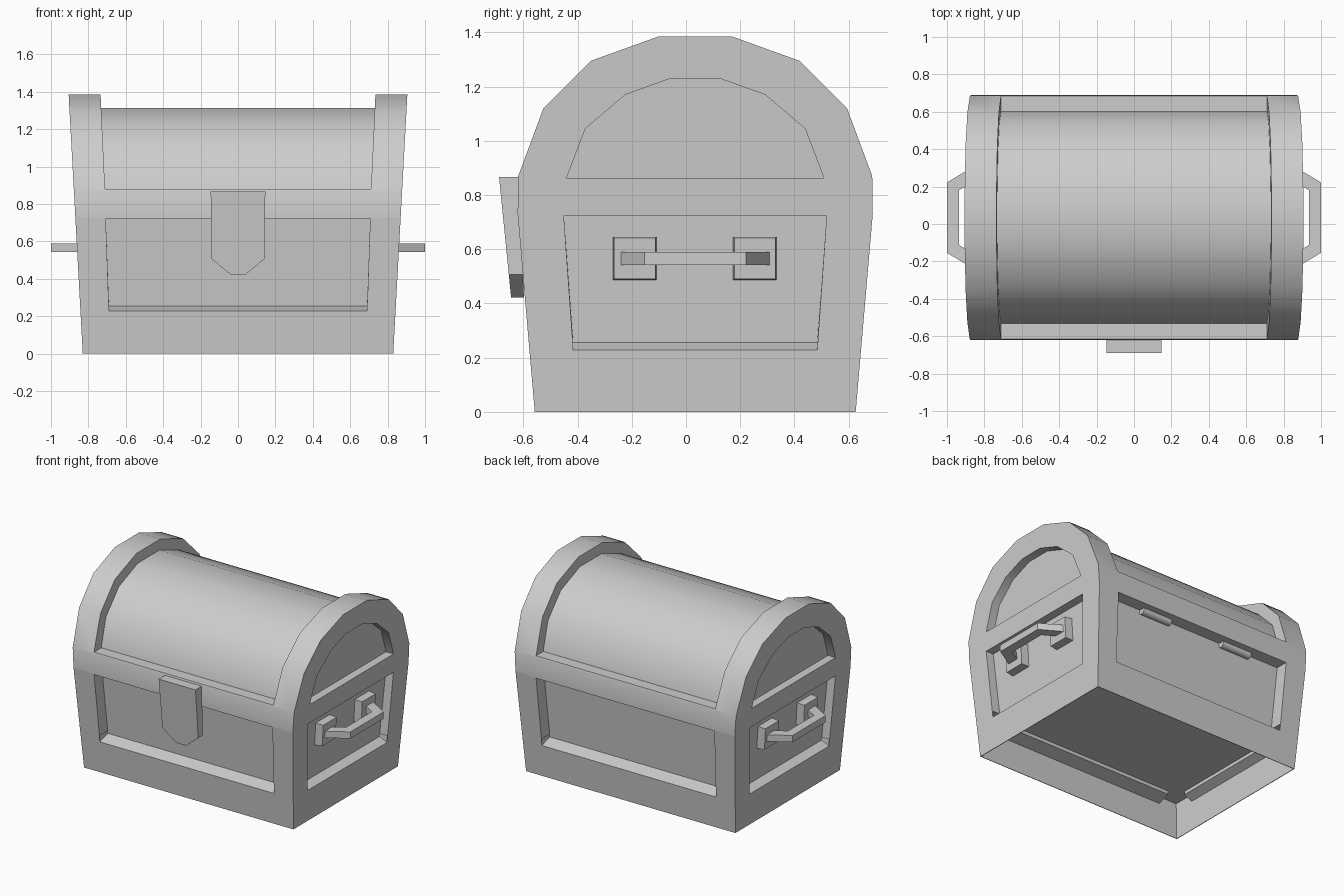
import bpy, bmesh, math
from mathutils import Vector

cube = bpy.data.objects.get("Cube")
if cube:
    bpy.data.objects.remove(cube, do_unlink=True)

Y_SHIFT = 0.034  # the chest body sits slightly behind centre to make room for the latch

grey = bpy.data.materials.new("plain_grey")
grey.use_nodes = True
COLOUR = (0.61, 0.61, 0.61, 1)
grey.diffuse_color = COLOUR
grey.node_tree.nodes["Principled BSDF"].inputs["Base Color"].default_value = COLOUR


def end_x(z):
    """Distance of the sloping end wall from the middle."""
    return 0.83 + 0.0545 * z


def front_y(z):
    """Distance of the sloping front or back wall from the middle."""
    return 0.592 + 0.086 * z


def both_sides(half):
    """Complete a symmetric outline from its positive half, listed bottom to top."""
    return half + [(-u, v) for u, v in reversed(half)]


def loft(name, outline, place):
    """Solid between two copies of an outline; place(u, v, end) gives positions."""
    bm = bmesh.new()
    rings = []
    for end in (0, 1):
        rings.append([bm.verts.new(Vector(place(u, v, end)) + Vector((0, Y_SHIFT, 0)))
                      for u, v in outline])
        bm.faces.new(rings[-1])
    n = len(outline)
    for i in range(n):
        j = (i + 1) % n
        bm.faces.new((rings[0][i], rings[0][j], rings[1][j], rings[1][i]))
    bmesh.ops.recalc_face_normals(bm, faces=bm.faces)
    mesh = bpy.data.meshes.new(name)
    bm.to_mesh(mesh)
    bm.free()
    mesh.materials.append(grey)
    obj = bpy.data.objects.new(name, mesh)
    bpy.context.collection.objects.link(obj)
    return obj


def carve(obj, cutters):
    """Subtract the cutters, keep the result and remove the cutters."""
    for cutter in cutters:
        cutter.hide_render = True
        mod = obj.modifiers.new("cut", 'BOOLEAN')
        mod.operation = 'DIFFERENCE'
        mod.solver = 'EXACT'
        mod.object = cutter
    graph = bpy.context.evaluated_depsgraph_get()
    mesh = bpy.data.meshes.new_from_object(obj.evaluated_get(graph))
    obj.modifiers.clear()
    obj.data = mesh
    for cutter in cutters:
        bpy.data.objects.remove(cutter, do_unlink=True)


def smooth(obj, degrees=32):
    bpy.ops.object.select_all(action='DESELECT')
    obj.select_set(True)
    bpy.context.view_layer.objects.active = obj
    bpy.ops.object.shade_smooth_by_angle(angle=math.radians(degrees))


# Chest frame: one solid with flared walls and an arched top
frame_outline = both_sides([(0.592, 0), (0.655, 0.73), (0.653, 0.87),
                            (0.56, 1.12), (0.385, 1.295), (0.135, 1.385)])
frame = loft("chest_frame", frame_outline,
             lambda y, z, end: ((2 * end - 1) * end_x(z), y, z))

cutters = []

# Space between the two end ribs, above the lid ledge
cutters.append(loft("rib_gap_cutter", both_sides([(0.711, 0.88), (0.745, 1.6)]),
                    lambda x, z, end: (x, 2 * end - 1, z)))

# Hollow underside
FLOOR_Z = 0.275
square = [(-1, -1), (1, -1), (1, 1), (-1, 1)]
cutters.append(loft("underside_cutter", square,
                    lambda u, v, end: (u * (end_x(FLOOR_Z * end) - 0.005),
                                       v * (front_y(FLOOR_Z * end) - 0.005),
                                       FLOOR_Z if end else -0.01)))

# Recessed panels; the lower ledge of each rises inward
LONG_DEPTH, END_DEPTH = 0.09, 0.06
long_panel = both_sides([(0.69, 0.228), (0.707, 0.722)])
end_panel = both_sides([(0.45, 0.228), (0.485, 0.725)])
lid_panel = both_sides([(0.475, 0.862), (0.405, 1.045), (0.258, 1.17), (0.09, 1.23)])


def ledge(z, depth, slope):
    return z + slope * depth if z < 0.5 else z


def long_place(side, start=-0.1, stop=LONG_DEPTH):
    def place(x, z, end):
        depth = stop if end else start
        return (x, side * (front_y(z) - depth), ledge(z, depth, 0.3))
    return place


def end_place(side, start=-0.1, stop=END_DEPTH):
    def place(y, z, end):
        depth = stop if end else start
        return (side * (end_x(z) - depth), y, ledge(z, depth, 0.45))
    return place


for side in (-1, 1):
    cutters.append(loft("long_panel_cutter", long_panel, long_place(side)))
    cutters.append(loft("end_panel_cutter", end_panel, end_place(side)))
    cutters.append(loft("lid_panel_cutter", lid_panel, end_place(side)))
carve(frame, cutters)
smooth(frame)
for face in frame.data.polygons:
    if face.center.z < 0.72:
        face.use_smooth = False


# Thin sloping ledges closing the lower panels, with a skirt up to the floor
def panel_base(word, half, place, side, depth):
    strip = both_sides([(half, 0.22), (half, 0.228)])
    skirt = both_sides([(half, 0.22), (half, 0.258)])
    loft(word + "_panel_ledge", strip, place(side, 0.002, depth + 0.004))
    loft(word + "_panel_skirt", skirt, place(side, depth, depth + 0.006))


panel_base("front", 0.692, long_place, -1, LONG_DEPTH)
panel_base("back", 0.692, long_place, 1, LONG_DEPTH)
panel_base("left", 0.452, end_place, 1, END_DEPTH)
panel_base("right", 0.452, end_place, -1, END_DEPTH)

# Barrel lid between the ribs
barrel = loft("barrel_lid", both_sides([(0.57, 0.86), (0.565, 0.89), (0.5, 1.075),
                                        (0.345, 1.228), (0.125, 1.312)]),
              lambda y, z, end: ((2 * end - 1) * 0.76, y, z))
smooth(barrel)

# Latch plate hanging over the front, slightly thicker at the top
loft("latch", both_sides([(0.04, 0.422), (0.142, 0.507), (0.146, 0.867)]),
     lambda x, z, end: (x, -(0.679 + 0.1 * (z - 0.42) if end
                             else 0.632 + 0.045 * (z - 0.42)), z))

# Carrying handles with their mounting pads
HANDLE_Z = 0.566
grip = [(0.83, -0.29), (1, -0.188), (1, 0.188), (0.83, 0.29),
        (0.83, 0.208), (0.935, 0.147), (0.935, -0.147), (0.83, -0.208)]
for word, side in (("left", 1), ("right", -1)):
    loft(word + "_handle", grip,
         lambda x, y, end: (side * x, y, HANDLE_Z + (end - 0.5) * 0.048))
    for place_word, y_mid in (("front", -0.223), ("back", 0.22)):
        def pad_place(u, v, end):
            size = 0.082 - 0.006 * end
            z = HANDLE_Z + v * size
            return (side * (end_x(z) - 0.09 + 0.086 * end), y_mid + u * size, z)
        loft(f"{word}_{place_word}_handle_pad", square, pad_place)

# Hinge barrels tucked under the back band
ring = [(math.cos(i * math.pi / 6), math.sin(i * math.pi / 6)) for i in range(12)]
for word, x_mid in (("left", 0.335), ("right", -0.335)):
    hinge = loft(word + "_hinge", ring,
                 lambda u, v, end: (x_mid + (end - 0.5) * 0.235,
                                    0.58 + 0.028 * u, 0.714 + 0.028 * v))
    smooth(hinge, 40)
